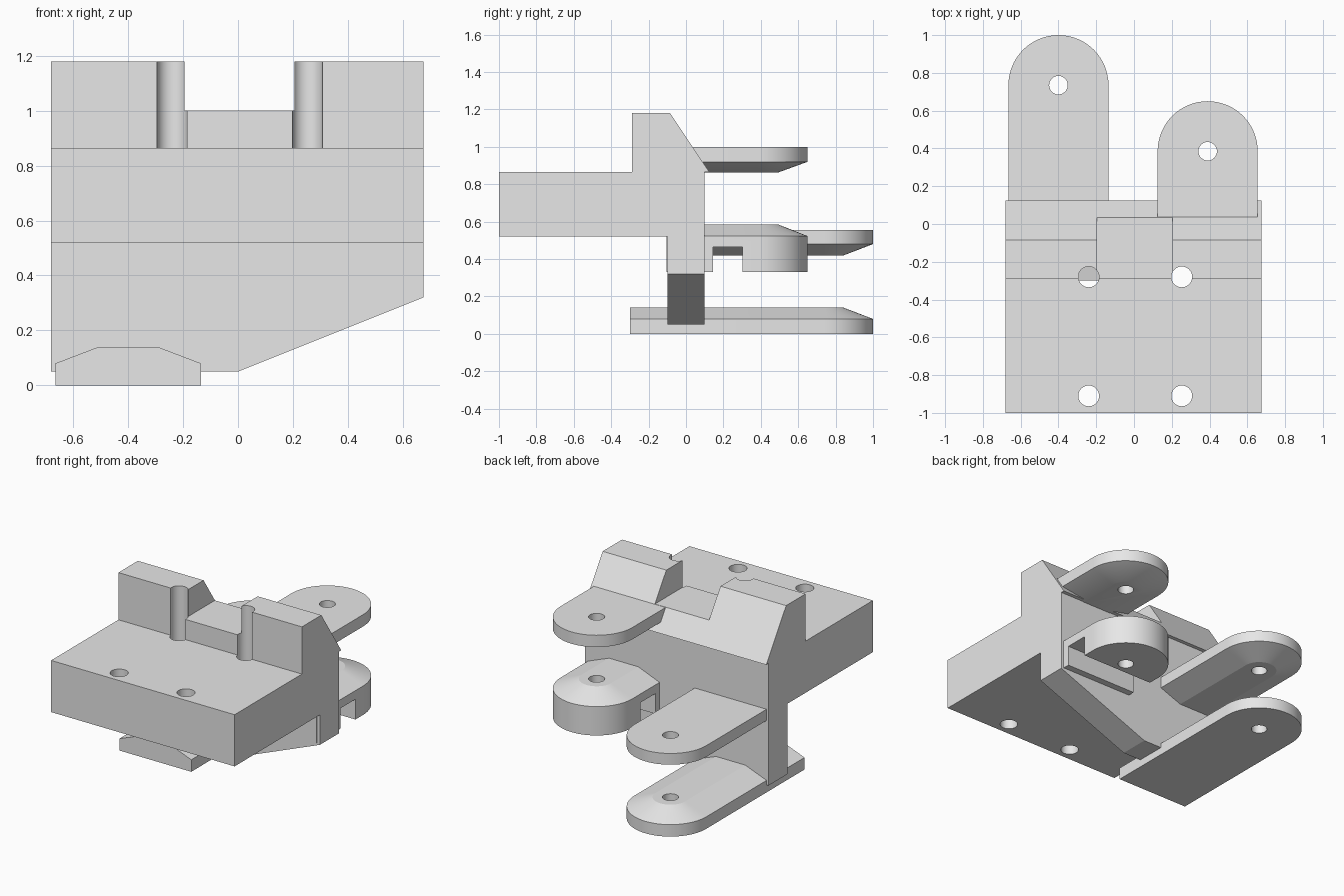
import bpy, bmesh
from math import sin, cos, pi

cube = bpy.data.objects.get("Cube")
if cube:
    bpy.data.objects.remove(cube, do_unlink=True)

grey = bpy.data.materials.new("light_grey")
grey.use_nodes = True
grey.diffuse_color = (0.8, 0.8, 0.8, 1)
grey.node_tree.nodes["Principled BSDF"].inputs["Base Color"].default_value = (0.8, 0.8, 0.8, 1)


def loft(name, loops):
    """Closed solid through matching loops of points."""
    bm = bmesh.new()
    rings = [[bm.verts.new(p) for p in loop] for loop in loops]
    for a, b in zip(rings, rings[1:]):
        for i in range(len(a)):
            j = (i + 1) % len(a)
            bm.faces.new((a[i], a[j], b[j], b[i]))
    bm.faces.new(rings[0][::-1])
    bm.faces.new(rings[-1])
    bmesh.ops.recalc_face_normals(bm, faces=bm.faces[:])
    mesh = bpy.data.meshes.new(name)
    bm.to_mesh(mesh)
    bm.free()
    mesh.materials.append(grey)
    obj = bpy.data.objects.new(name, mesh)
    bpy.context.collection.objects.link(obj)
    return obj


def prism_x(name, profile, x0, x1):
    return loft(name, [[(x, y, z) for y, z in profile] for x in (x0, x1)])


def box(name, x0, x1, y0, y1, z0, z1):
    return prism_x(name, [(y0, z0), (y1, z0), (y1, z1), (y0, z1)], x0, x1)


def pin(x, y, radius, z0, z1, n=32):
    ring = [(x + radius * cos(2 * pi * i / n), y + radius * sin(2 * pi * i / n))
            for i in range(n)]
    return loft("hole_cutter", [[(u, v, z) for u, v in ring] for z in (z0, z1)])


def select_only(obj):
    bpy.ops.object.select_all(action='DESELECT')
    obj.select_set(True)
    bpy.context.view_layer.objects.active = obj


def cut(obj, cutters):
    for c in cutters:
        c.hide_render = True
        mod = obj.modifiers.new("cut", 'BOOLEAN')
        mod.operation = 'DIFFERENCE'
        mod.solver = 'EXACT'
        mod.object = c
        select_only(obj)
        bpy.ops.object.modifier_apply(modifier=mod.name)
        bpy.data.objects.remove(c, do_unlink=True)
    select_only(obj)
    bpy.ops.object.shade_smooth_by_angle(angle=pi / 9)


def lug(name, x, y, start, levels, extra=(), r=0.265, n=32):
    """Round-ended arm; each level is (height, inset of the sides and tip)."""
    loops = []
    for z, inset in levels:
        s = r - inset
        loop = [(x + s * cos(pi * i / n), y + s * sin(pi * i / n), z) for i in range(n + 1)]
        loops.append(loop + [(x - s, start, z), (x + s, start, z)])
    arm = loft(name, loops)
    cut(arm, [pin(x, y, 0.049, levels[0][0] - 0.1, levels[-1][0] + 0.1), *extra])


# Body: deck, wall and raised blocks share one side profile
body = prism_x("body", [(-1, 0.52), (-0.1, 0.52), (-0.1, 0.05), (0.1, 0.05), (0.1, 0.865),
                        (0.125, 0.865), (-0.085, 1.18), (-0.29, 1.18), (-0.29, 0.865),
                        (-1, 0.865)], -0.68, 0.675)
wedge = [(0, 0.05), (0.75, 0.35), (0.75, -0.1), (0, -0.1)]
cutters = [loft("wedge_cutter", [[(x, y, z) for x, z in wedge] for y in (-0.3, 0.3)]),
           box("notch_cutter", -0.195, 0.205, -0.5, 0.5, 1.0, 1.4)]
cutters += [pin(x, y, 0.055, 0.4, 1.4) for x in (-0.24, 0.253) for y in (-0.28, -0.91)]
cut(body, cutters)

# Long pair of arms on the right side
TAPER = 0.157
lug("right_lower_arm", -0.4, 0.735, -0.3, [(0, 0), (0.08, 0), (0.14, TAPER)])
lug("right_upper_arm", -0.4, 0.735, 0.05, [(0.42, TAPER), (0.48, 0), (0.555, 0)])

# Short pair of arms on the left side, the lower one slotted underneath
lug("left_lower_arm", 0.39, 0.385, -0.105, [(0.33, 0), (0.523, 0), (0.585, TAPER)],
    [box("slot_cutter", 0, 0.8, 0.145, 0.303, 0.2, 0.465)])
lug("left_upper_arm", 0.39, 0.385, 0.037, [(0.863, TAPER), (0.92, 0), (0.999, 0)])
